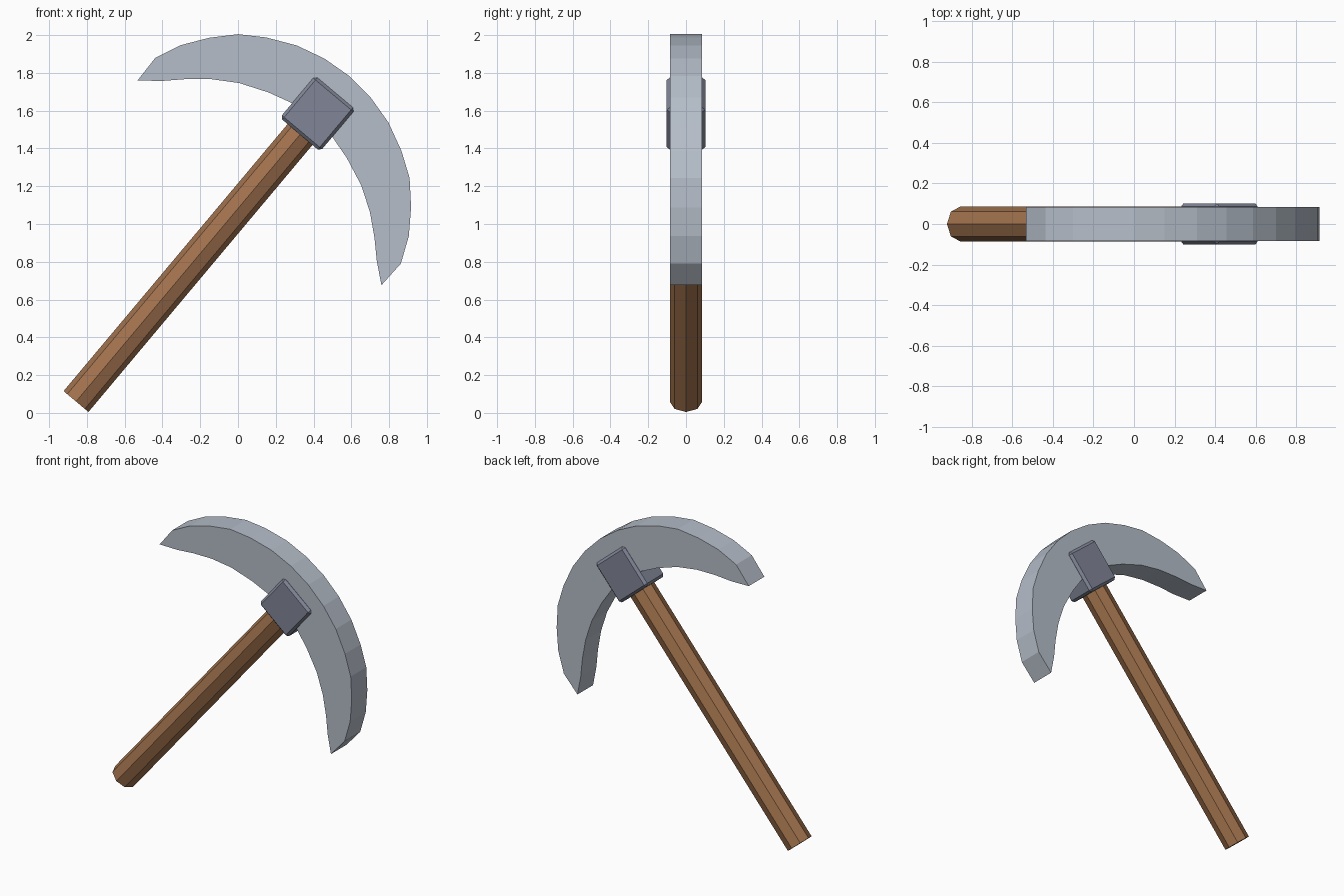
import bpy, bmesh, math
from mathutils import Matrix

cube = bpy.data.objects.get("Cube")
if cube:
    bpy.data.objects.remove(cube, do_unlink=True)

# The tool is built upright along its handle, then tilted as a whole
TILT = (Matrix.Translation((-0.533, 0, 0.447))
        @ Matrix.Rotation(math.radians(40), 4, 'Y'))


def material(name, rgb):
    mat = bpy.data.materials.new(name)
    mat.use_nodes = True
    colour = (*rgb, 1)
    mat.diffuse_color = colour
    mat.node_tree.nodes["Principled BSDF"].inputs["Base Color"].default_value = colour
    return mat


def add_part(name, bm, mat):
    bmesh.ops.recalc_face_normals(bm, faces=bm.faces)
    mesh = bpy.data.meshes.new(name)
    bm.to_mesh(mesh)
    bm.free()
    mesh.materials.append(mat)
    obj = bpy.data.objects.new(name, mesh)
    obj.matrix_world = TILT
    bpy.context.collection.objects.link(obj)
    return obj


wood = material("brown wood", (0.36, 0.17, 0.075))
blade_steel = material("pale steel", (0.46, 0.51, 0.58))
dark_iron = material("dark iron", (0.22, 0.24, 0.31))

# Octagonal handle
BOTTOM, TOP = -0.505, 1.5
bm = bmesh.new()
bmesh.ops.create_cone(bm, cap_ends=True, segments=8, radius1=0.086, radius2=0.086,
                      depth=TOP - BOTTOM,
                      matrix=Matrix.Translation((0, 0, (TOP + BOTTOM) / 2)))
add_part("handle", bm, wood)

# Crescent blade: half outline, mirrored across the handle and extruded
outer = [(0, 1.745), (0.16, 1.731), (0.317, 1.69), (0.467, 1.619), (0.592, 1.537),
         (0.698, 1.423), (0.787, 1.298), (0.848, 1.16), (0.843, 1.006)]
inner = [(0.741, 1.089), (0.653, 1.175), (0.548, 1.263), (0.422, 1.342),
         (0.27, 1.404), (0.13, 1.443), (0, 1.456)]
half = outer + inner
outline = half + [(-x, z) for x, z in reversed(half) if x > 0]
THICK = 0.168
bm = bmesh.new()
face = bm.faces.new([bm.verts.new((x, -THICK / 2, z)) for x, z in outline])
extruded = bmesh.ops.extrude_face_region(bm, geom=[face], use_keep_orig=True)
bmesh.ops.translate(bm, vec=(0, THICK, 0),
                    verts=[g for g in extruded["geom"] if isinstance(g, bmesh.types.BMVert)])
add_part("blade", bm, blade_steel)

# Chamfered block joining blade and handle
bm = bmesh.new()
bmesh.ops.create_cube(bm, size=1, matrix=Matrix.Translation((0, 0, 1.485))
                      @ Matrix.Diagonal((0.278, 0.204, 0.29, 1)))
bmesh.ops.bevel(bm, geom=bm.edges[:], offset=0.016, segments=1, affect='EDGES')
add_part("head_block", bm, dark_iron)
